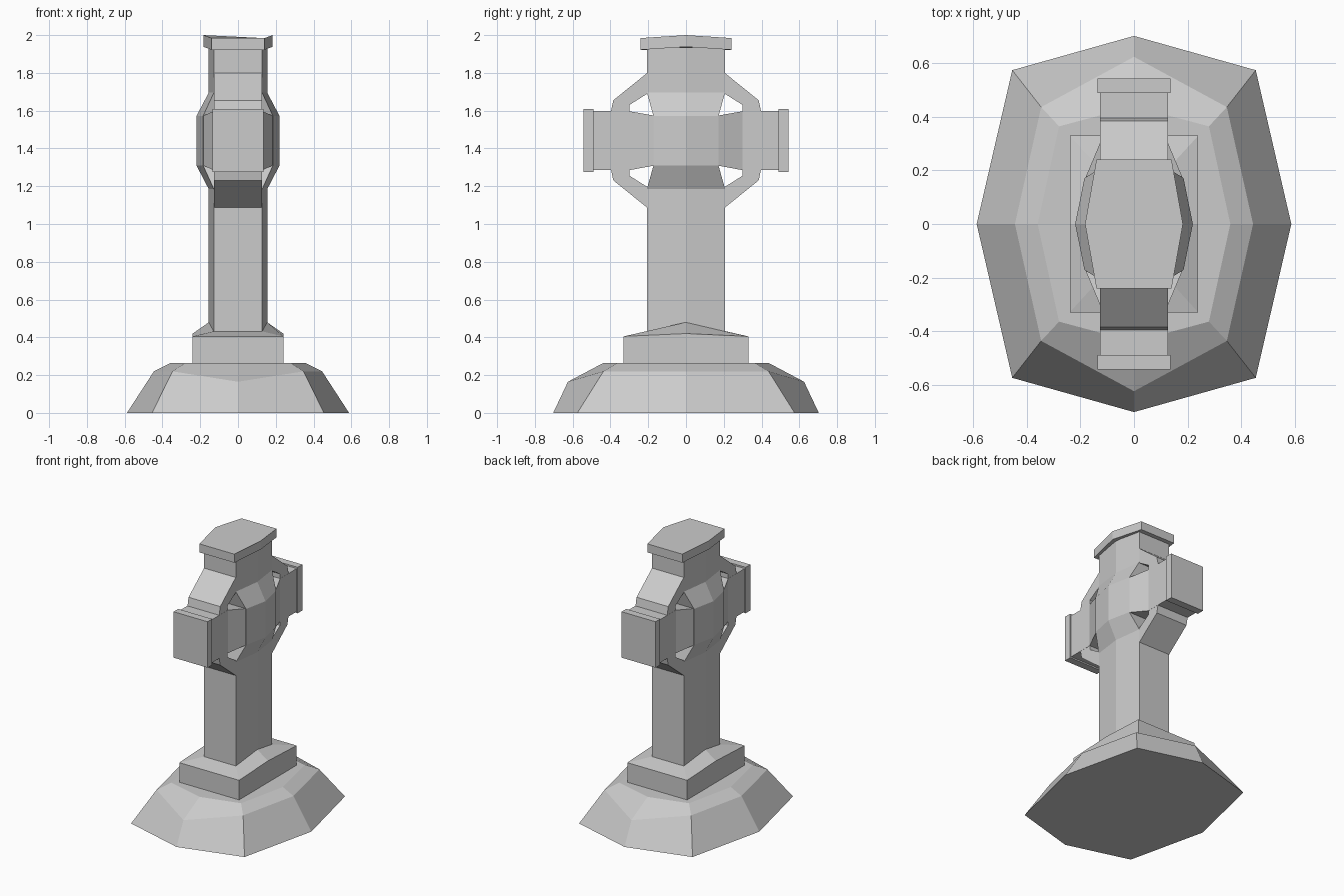
import bpy, bmesh

if "Cube" in bpy.data.objects:
    bpy.data.objects.remove(bpy.data.objects["Cube"])


def loft(name, rings):
    """Skin a list of equal-length closed rings and cap both ends."""
    bm = bmesh.new()
    vs = [[bm.verts.new(p) for p in r] for r in rings]
    n = len(rings[0])
    for a, b in zip(vs, vs[1:]):
        for i in range(n):
            j = (i + 1) % n
            bm.faces.new((a[i], a[j], b[j], b[i]))
    bm.faces.new(vs[0][::-1])
    bm.faces.new(vs[-1])
    bmesh.ops.recalc_face_normals(bm, faces=bm.faces[:])
    me = bpy.data.meshes.new(name)
    bm.to_mesh(me)
    bm.free()
    ob = bpy.data.objects.new(name, me)
    bpy.context.collection.objects.link(ob)
    return ob


def hexa(xm, xe, ye, zm, ze):
    """Hexagon: ridge at y=0 (xm, zm), flat ends at y=+-ye (xe, ze)."""
    return [(xm, 0, zm), (xe, ye, ze), (-xe, ye, ze),
            (-xm, 0, zm), (-xe, -ye, ze), (xe, -ye, ze)]


def octa(x, y, cx, cy, zx, zy, zc):
    """Octagon with side, end and corner points at separate heights."""
    return [(x, 0, zx), (cx, cy, zc), (0, y, zy), (-cx, cy, zc),
            (-x, 0, zx), (-cx, -cy, zc), (0, -y, zy), (cx, -cy, zc)]


def rect(x, y, z0, z1):
    return [(-x, y, z0), (x, y, z0), (x, y, z1), (-x, y, z1)]


# Earth mound
loft("mound", [octa(0.588, 0.703, 0.455, 0.575, 0, 0, 0),
               octa(0.445, 0.625, 0.347, 0.437, 0.22, 0.165, 0.22),
               octa(0.36, 0.44, 0.28, 0.365, 0.263, 0.263, 0.263)])

# Plinth with sloped top meeting the shaft
loft("plinth", [hexa(0.24, 0.24, 0.33, 0.25, 0.25),
                hexa(0.24, 0.24, 0.33, 0.42, 0.405),
                hexa(0.154, 0.127, 0.206, 0.48, 0.432)])

# Shaft swelling into the central boss
sections = [(0.155, 0.128, 0.207, 0.40), (0.155, 0.128, 0.207, 1.185),
            (0.22, 0.185, 0.172, 1.31), (0.22, 0.185, 0.172, 1.572),
            (0.155, 0.128, 0.207, 1.695), (0.155, 0.128, 0.207, 1.935)]
loft("shaft", [hexa(xm, xe, ye, z, z) for xm, xe, ye, z in sections])

# Top cap
loft("top_cap", [hexa(0.183, 0.14, 0.242, 1.938, 1.922),
                 hexa(0.183, 0.14, 0.242, 2.0, 1.984)])

# Arms, arm caps and ring quarters, on both sides
ZC = 1.443
quarter = [(0.2, 0.361), (0.385, 0.212), (0.4, 0.14),
           (0.3, 0.14), (0.3, 0.187), (0.2, 0.25)]
for s, side in ((1, "back"), (-1, "front")):
    loft("arm_" + side, [rect(0.185, s * 0.165, 1.31, 1.573),
                         rect(0.128, s * 0.30, 1.285, 1.597),
                         rect(0.128, s * 0.50, 1.285, 1.597)])
    loft("arm_cap_" + side, [rect(0.136, s * 0.49, 1.275, 1.608),
                             rect(0.136, s * 0.543, 1.275, 1.608)])
    for t, level in ((1, "upper"), (-1, "lower")):
        loft(f"ring_{level}_{side}",
             [[(x, s * y, ZC + t * z) for y, z in quarter]
              for x in (-0.127, 0.127)])
